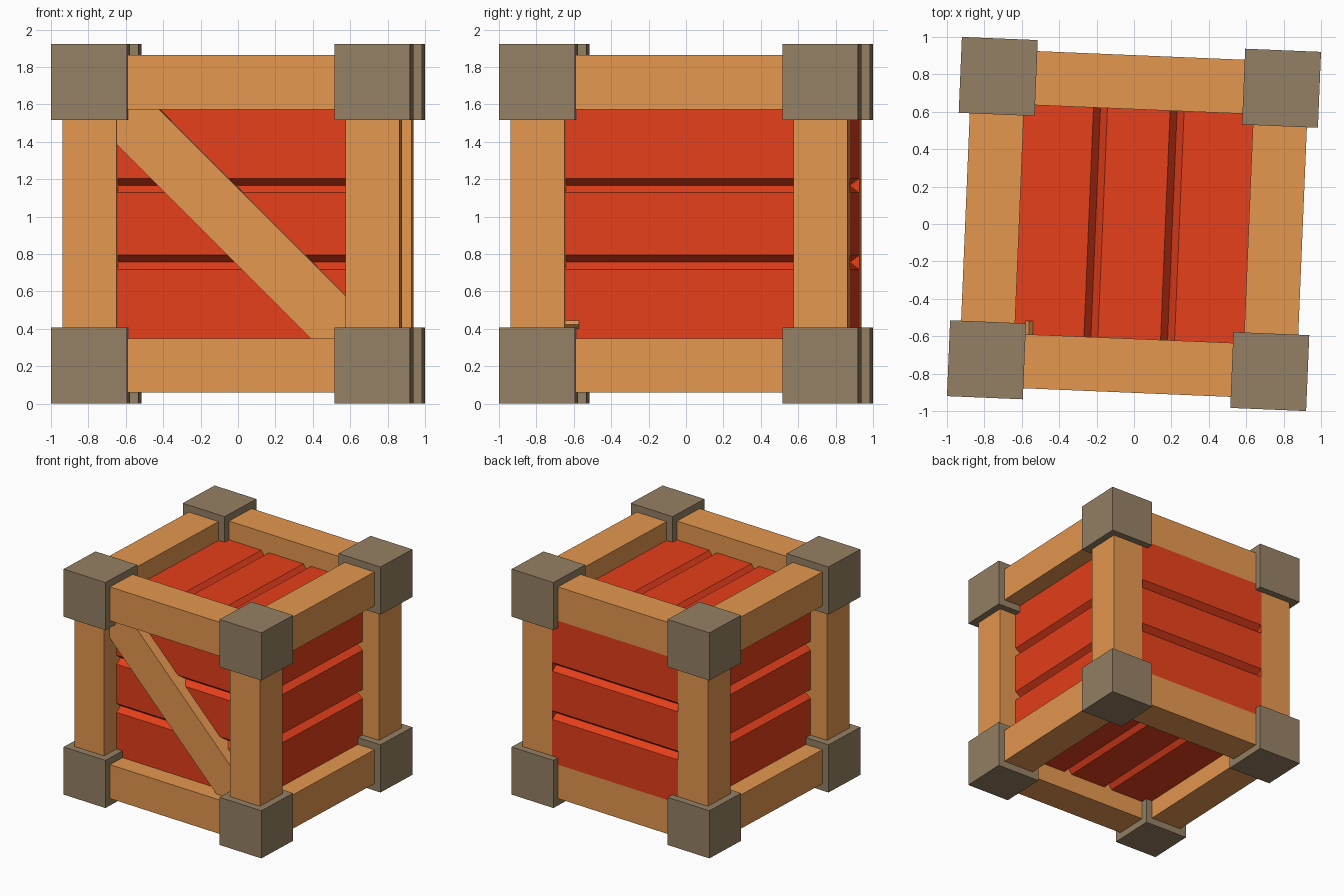
import bpy, bmesh, math
from mathutils import Matrix, Vector

if "Cube" in bpy.data.objects:
    bpy.data.objects.remove(bpy.data.objects["Cube"])

H = 0.961             # half size of the crate
BLOCK = 0.406         # corner block size
BEAM = 0.289          # beam thickness
OUT = H - 0.059       # outer plane of the beams
MID = OUT - BEAM / 2  # beam centre line
INNER = OUT - BEAM    # inner edge of the beams
RECESS = 0.742        # plane of the recessed panels

# whole crate is turned slightly about z and stands on the ground
WORLD = Matrix.Translation((0, 0, H)) @ Matrix.Rotation(math.radians(-2.38), 4, 'Z')


def material(name, rgb):
    m = bpy.data.materials.new(name)
    m.diffuse_color = (*rgb, 1)
    m.use_nodes = True
    m.node_tree.nodes["Principled BSDF"].inputs["Base Color"].default_value = m.diffuse_color
    return m


WOOD = material("tan_wood", (0.78, 0.31, 0.078))
RED = material("red_planks", (0.79, 0.05, 0.011))
GREY = material("grey_brown_block", (0.30, 0.216, 0.127))


def finish(bm, name, mat):
    bmesh.ops.recalc_face_normals(bm, faces=bm.faces)
    me = bpy.data.meshes.new(name)
    bm.to_mesh(me)
    bm.free()
    me.materials.append(mat)
    ob = bpy.data.objects.new(name, me)
    ob.matrix_world = WORLD
    bpy.context.collection.objects.link(ob)
    return ob


def box(name, centre, size, mat, rot=Matrix()):
    bm = bmesh.new()
    m = Matrix.Translation(centre) @ rot @ Matrix.Diagonal((*size, 1))
    bmesh.ops.create_cube(bm, size=1, matrix=m)
    return finish(bm, name, mat)


def panel(name, along, across, out, plane, half, capped=False):
    """Three planks parted by two V grooves, extruded along one axis."""
    along, across, out = Vector(along), Vector(across), Vector(out)
    prof = [(-half, plane)]
    for g in (-0.205, 0.205):
        prof += [(g - 0.0375, plane), (g, plane - 0.05), (g + 0.0375, plane)]
    prof += [(half, plane), (half, plane - 0.1), (-half, plane - 0.1)]

    def prism(bm, pts, a, b):
        vs = [bm.verts.new(across * u + out * d + along * a) for u, d in pts]
        f = bm.faces.new(vs)
        ext = bmesh.ops.extrude_face_region(bm, geom=[f])
        new = [v for v in ext['geom'] if isinstance(v, bmesh.types.BMVert)]
        bmesh.ops.translate(bm, verts=new, vec=along * (b - a))

    bm = bmesh.new()
    prism(bm, prof, -half, half)
    if capped:  # groove ends are closed in red
        for s in (-1, 1):
            for i in (1, 4):
                prism(bm, prof[i:i + 3], s * half, s * (half - 0.004))
    finish(bm, name, RED)


# corner blocks
c = H - BLOCK / 2
for x in (-c, c):
    for y in (-c, c):
        for z in (-c, c):
            box("corner_block", (x, y, z), (BLOCK,) * 3, GREY)

# twelve frame beams
for axis, name in enumerate(("cross_beam", "side_beam", "upright_post")):
    for a in (-MID, MID):
        for b in (-MID, MID):
            centre = [a, b]
            centre.insert(axis, 0)
            size = [BEAM] * 3
            size[axis] = 1.5
            box(name, centre, size, WOOD)

# plank panels: all recessed except the flush back one
X, Y, Z = (1, 0, 0), (0, 1, 0), (0, 0, 1)
panel("front_panel", X, Z, (0, -1, 0), RECESS, 0.7)
panel("right_panel", Y, Z, X, RECESS, 0.7)
panel("left_panel", Y, Z, (-1, 0, 0), RECESS, 0.7)
panel("top_panel", Y, X, Z, RECESS, 0.7)
panel("bottom_panel", Y, X, (0, 0, -1), RECESS, 0.7)
panel("back_panel", X, Z, Y, OUT, INNER, capped=True)

# diagonal brace across the front
box("diagonal_brace", (0.009, -0.685, 0.009), (1.84, BEAM, 0.293), WOOD,
    Matrix.Rotation(math.radians(45), 4, 'Y'))
